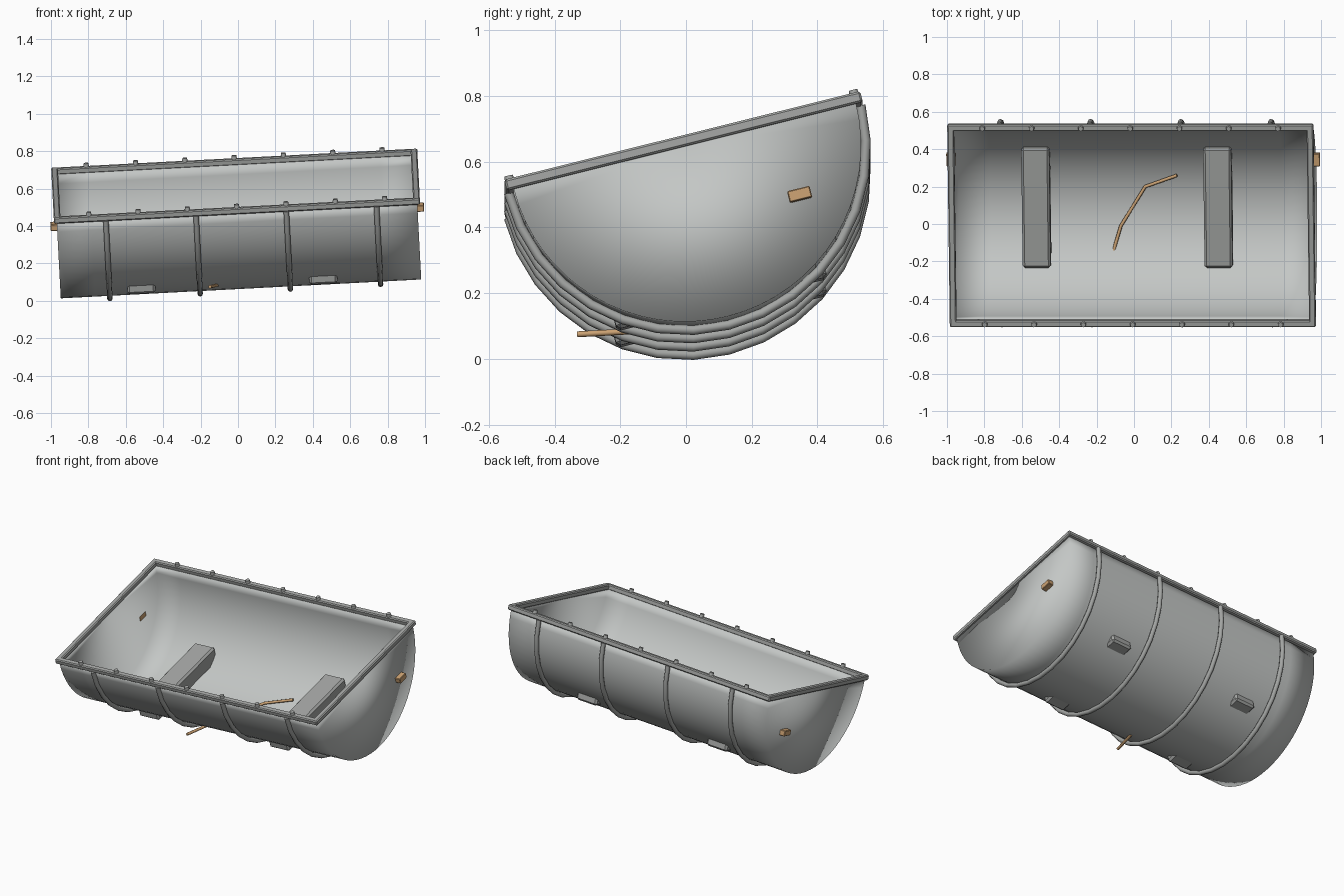
import bpy, bmesh
from math import radians, pi, cos, sin
from mathutils import Matrix, Vector

cube = bpy.data.objects.get("Cube")
if cube:
    bpy.data.objects.remove(cube, do_unlink=True)


def material(name, rgb):
    m = bpy.data.materials.new(name)
    m.use_nodes = True
    m.diffuse_color = (*rgb, 1)
    bsdf = next(n for n in m.node_tree.nodes if n.type == 'BSDF_PRINCIPLED')
    bsdf.inputs["Base Color"].default_value = (*rgb, 1)
    return m


PALE = material("pale sheet metal", (0.55, 0.57, 0.56))
GREY = material("grey iron", (0.37, 0.38, 0.37))
WOOD = material("light wood", (0.60, 0.36, 0.17))

# The trough lies tipped: back edge and left end raised
TILT = (Matrix.Translation((-0.012, -0.004, 0.599))
        @ Matrix.Rotation(radians(-3), 4, 'Y')
        @ Matrix.Rotation(radians(14), 4, 'X'))
RADIUS, HALF = 0.537, 0.965


def add(name, mesh, mat, matrix=TILT):
    ob = bpy.data.objects.new(name, mesh)
    bpy.context.collection.objects.link(ob)
    mesh.materials.clear()
    mesh.materials.append(mat)
    ob.matrix_world = matrix
    return ob


def smooth(ob, angle=None):
    bpy.ops.object.select_all(action='DESELECT')
    ob.select_set(True)
    bpy.context.view_layer.objects.active = ob
    if angle:
        bpy.ops.object.shade_smooth_by_angle(angle=radians(angle))
    else:
        bpy.ops.object.shade_smooth()


def box(name, centre, size, mat, bevel=0.006):
    bm = bmesh.new()
    bmesh.ops.create_cube(bm, size=1)
    bmesh.ops.scale(bm, vec=size, verts=bm.verts)
    bmesh.ops.translate(bm, vec=centre, verts=bm.verts)
    bmesh.ops.bevel(bm, geom=bm.edges[:], offset=bevel, segments=1, affect='EDGES')
    mesh = bpy.data.meshes.new(name)
    bm.to_mesh(mesh)
    bm.free()
    return add(name, mesh, mat)


def rod(name, points, radius, mat, matrix=TILT):
    curve = bpy.data.curves.new(name, 'CURVE')
    curve.dimensions = '3D'
    curve.bevel_depth = radius
    curve.bevel_resolution = 2
    curve.use_fill_caps = True
    spline = curve.splines.new('POLY')
    spline.points.add(len(points) - 1)
    for p, co in zip(spline.points, points):
        p.co = (*co, 1)
    temp = bpy.data.objects.new("temp", curve)
    bpy.context.collection.objects.link(temp)
    graph = bpy.context.evaluated_depsgraph_get()
    mesh = bpy.data.meshes.new_from_object(temp.evaluated_get(graph))
    bpy.data.objects.remove(temp, do_unlink=True)
    ob = add(name, mesh, mat, matrix)
    smooth(ob, 50)
    return ob


def half_circle(x, r, steps):
    return [Vector((x, -r * cos(pi * i / steps), -r * sin(pi * i / steps)))
            for i in range(steps + 1)]


# Half-round hull with fanned end walls
bm = bmesh.new()
rings = [[bm.verts.new(p) for p in half_circle(x, RADIUS, 32)]
         for x in (-HALF, -0.78, 0.78, HALF)]
for a, b in zip(rings, rings[1:]):
    for i in range(32):
        bm.faces.new((a[i], a[i + 1], b[i + 1], b[i]))
for ring, x in ((rings[0], -HALF), (rings[-1], HALF)):
    hub = bm.verts.new((x, 0, 0))
    for i in range(32):
        bm.faces.new((hub, ring[i], ring[i + 1]))
bmesh.ops.recalc_face_normals(bm, faces=bm.faces)
# make sure the outside faces outward, so the shell thickens inward
bm.faces.ensure_lookup_table()
f = bm.faces[0]
if f.normal.dot(f.calc_center_median() * Vector((0, 1, 1))) < 0:
    bmesh.ops.reverse_faces(bm, faces=bm.faces)
mesh = bpy.data.meshes.new("hull")
bm.to_mesh(mesh)
bm.free()
hull = add("hull", mesh, PALE)
shell = hull.modifiers.new("thickness", 'SOLIDIFY')
shell.thickness = 0.018
shell.offset = -1
smooth(hull)

# Rim frame, end pegs, rivets
for side, label in ((-1, "front"), (1, "back")):
    box(label + "_rim_bar", (0, side * 0.54, 0.014), (1.96, 0.036, 0.034), GREY)
    for n in range(-3, 4):
        bm = bmesh.new()
        bmesh.ops.create_cone(bm, cap_ends=True, segments=10, radius1=0.016,
                              radius2=0.013, depth=0.022,
                              matrix=Matrix.Translation((n * 0.264, side * 0.54, 0.038)))
        mesh = bpy.data.meshes.new("rivet")
        bm.to_mesh(mesh)
        bm.free()
        smooth(add(label + "_rivet", mesh, GREY), 40)
for side, label in ((-1, "right"), (1, "left")):
    box(label + "_rim_bar", (side * 0.962, 0, 0.014), (0.036, 1.08, 0.034), GREY)
    box(label + "_peg", (side * 0.975, 0.303, -0.23), (0.05, 0.07, 0.035), WOOD, 0.003)

# Hoops round the outside
for n in range(4):
    rod("hoop", half_circle(0.022 + (n - 1.5) * 0.483, 0.552, 16), 0.0145, GREY)

# Cross blocks on the floor, their lower corners poking through the hull
for x, label in ((-0.532, "right"), (0.442, "left")):
    box(label + "_cross_block", (x, 0, -0.415), (0.15, 0.66, 0.11), GREY, 0.012)

# Bent twig through the floor
rod("twig", [(-0.15, -0.33, 0.075), (-0.10, -0.11, 0.087), (-0.07, -0.01, 0.10),
             (0.06, 0.20, 0.14), (0.23, 0.26, 0.185)], 0.009, WOOD, Matrix.Identity(4))
